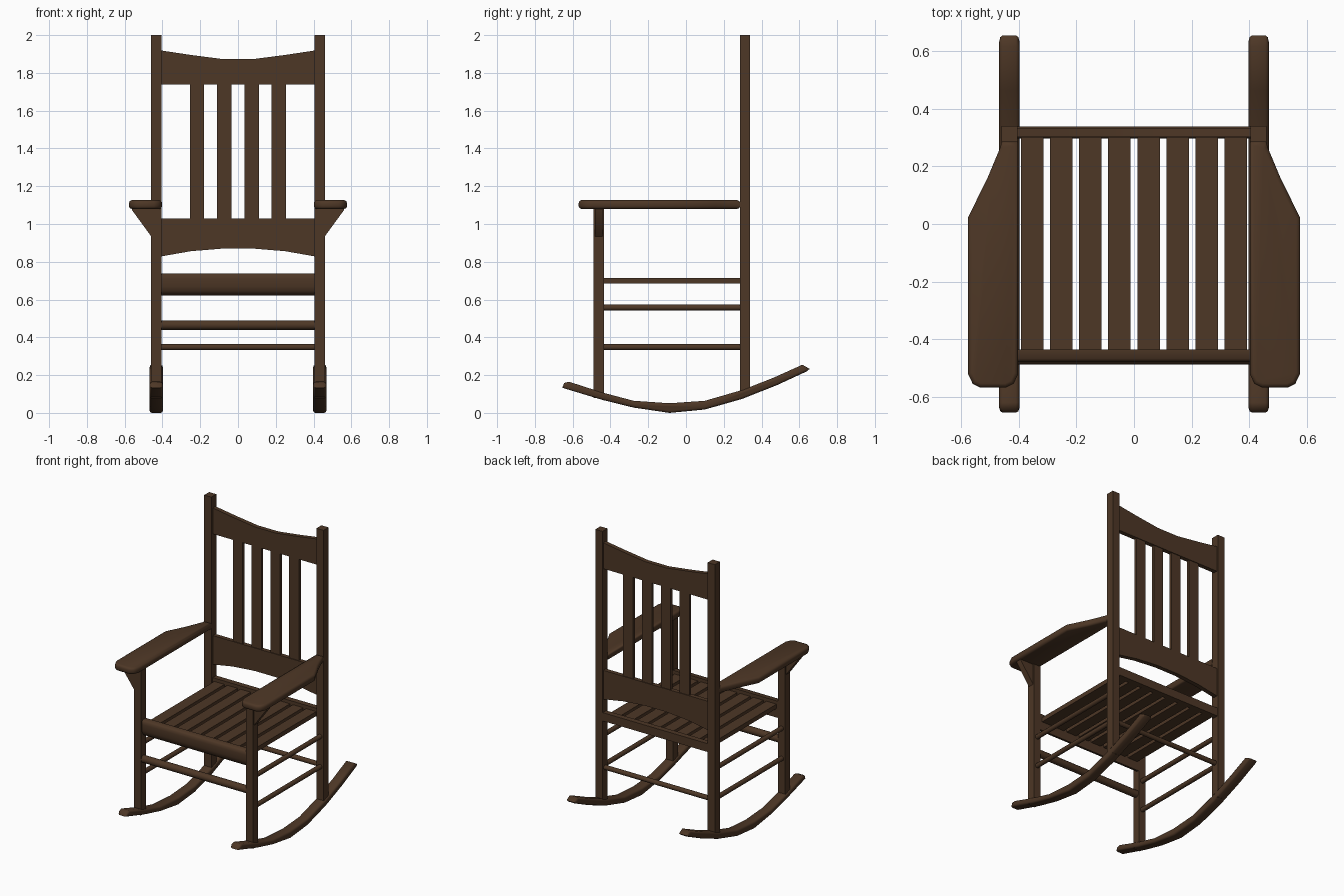
import bpy, bmesh, math
from mathutils import Vector

if "Cube" in bpy.data.objects:
    bpy.data.objects.remove(bpy.data.objects["Cube"])

wood = bpy.data.materials.new("dark brown wood")
wood.diffuse_color = (0.075, 0.038, 0.019, 1)
wood.use_nodes = True
wood.node_tree.nodes["Principled BSDF"].inputs["Base Color"].default_value = wood.diffuse_color


def finish(name, bm, mirror=False):
    bmesh.ops.recalc_face_normals(bm, faces=bm.faces)
    me = bpy.data.meshes.new(name)
    bm.to_mesh(me)
    bm.free()
    me.materials.append(wood)
    me.shade_smooth()
    me.set_sharp_from_angle(angle=math.radians(50))
    ob = bpy.data.objects.new(name, me)
    bpy.context.collection.objects.link(ob)
    if mirror:
        ob.modifiers.new("Mirror", 'MIRROR')
    return ob


def prism(name, pts, axis, a, b, bevel=0, mirror=False):
    """Extrude a 2D outline along an axis from a to b, optionally rounding its rims."""
    bm = bmesh.new()
    place = {'x': lambda p, d: (d, p[0], p[1]),
             'y': lambda p, d: (p[0], d, p[1]),
             'z': lambda p, d: (p[0], p[1], d)}[axis]
    lo = [bm.verts.new(place(p, a)) for p in pts]
    hi = [bm.verts.new(place(p, b)) for p in pts]
    caps = [bm.faces.new(lo), bm.faces.new(hi[::-1])]
    n = len(pts)
    for i in range(n):
        j = (i + 1) % n
        bm.faces.new((lo[i], hi[i], hi[j], lo[j]))
    bmesh.ops.recalc_face_normals(bm, faces=bm.faces)
    if bevel:
        rims = list({e for f in caps for e in f.edges})
        bmesh.ops.bevel(bm, geom=rims, offset=bevel, segments=2, profile=0.5,
                        affect='EDGES', clamp_overlap=True)
    return finish(name, bm, mirror)


def box(name, x, y, z, mirror=False):
    return prism(name, [(x[0], y[0]), (x[1], y[0]), (x[1], y[1]), (x[0], y[1])],
                 'z', z[0], z[1], 0, mirror)


def dowel(name, p, q, r, mirror=False):
    p, q = Vector(p), Vector(q)
    bm = bmesh.new()
    bmesh.ops.create_cone(bm, cap_ends=True, segments=12, radius1=r, radius2=r,
                          depth=(q - p).length)
    rot = (q - p).to_track_quat('Z', 'Y').to_matrix()
    bmesh.ops.rotate(bm, verts=bm.verts, matrix=rot)
    bmesh.ops.translate(bm, verts=bm.verts, vec=(p + q) / 2)
    return finish(name, bm, mirror)


# posts
box("back_posts", (0.405, 0.46), (0.285, 0.34), (0.09, 2.0), True)
box("front_posts", (0.405, 0.46), (-0.49, -0.435), (0.08, 1.085), True)

# curved rockers
rocker = [(-0.655, 0.135), (-0.44, 0.07), (-0.277, 0.03), (-0.087, 0.002), (0.10, 0.02),
          (0.30, 0.077), (0.484, 0.15), (0.64, 0.222), (0.655, 0.235), (0.616, 0.257),
          (0.463, 0.188), (0.30, 0.124), (0.10, 0.066), (-0.087, 0.053), (-0.277, 0.066),
          (-0.436, 0.108), (-0.62, 0.167), (-0.645, 0.16)]
rocker = [(y, max(z - 0.002, 0)) for y, z in rocker]
prism("rockers", rocker, 'x', 0.398, 0.468, 0.012, True)

# armrests and their brackets
arm = [(0.402, 0.286), (0.46, 0.286), (0.464, 0.267), (0.51, 0.157), (0.577, 0.022),
       (0.577, -0.52), (0.56, -0.555), (0.535, -0.568), (0.445, -0.568), (0.418, -0.555),
       (0.402, -0.52)]
prism("armrests", arm, 'z', 1.08, 1.126, 0.014, True)
prism("arm_brackets", [(0.455, 0.93), (0.46, 0.935), (0.562, 1.075), (0.562, 1.085), (0.455, 1.085)],
      'y', -0.483, -0.442, 0, True)

# backrest rails with curved edges
top = [(-0.41, 1.919), (-0.25, 1.895), (-0.08, 1.873), (0.08, 1.873), (0.25, 1.895), (0.41, 1.919)]
prism("back_top_rail", top + [(0.41, 1.738), (-0.41, 1.738)], 'y', 0.302, 0.332)
low = [(-0.41, 0.828), (-0.25, 0.856), (-0.08, 0.87), (0.08, 0.87), (0.25, 0.856), (0.41, 0.828)]
prism("back_lower_rail", low + [(0.41, 1.03), (-0.41, 1.03)], 'y', 0.302, 0.332)

# backrest slats
for i in range(4):
    c = -0.217 + i * 0.1445
    box(f"back_slat_{i + 1}", (c - 0.038, c + 0.038), (0.307, 0.327), (1.02, 1.75))

# seat slats
for i in range(8):
    c = (i - 3.5) * 0.101
    box(f"seat_slat_{i + 1}", (c - 0.039, c + 0.039), (-0.445, 0.31), (0.684, 0.715))

# seat rails, the front one rounded underneath
front = [(-0.435, 0.738), (-0.468, 0.738), (-0.478, 0.728), (-0.48, 0.71), (-0.48, 0.67),
         (-0.472, 0.645), (-0.458, 0.628), (-0.435, 0.622)]
prism("seat_front_rail", front, 'x', -0.41, 0.41)
box("seat_back_rail", (-0.41, 0.41), (0.3, 0.338), (0.68, 0.738))

# stretchers between the legs
dowel("front_stretcher", (-0.41, -0.4625, 0.465), (0.41, -0.4625, 0.465), 0.025)
dowel("back_stretcher", (-0.41, 0.3125, 0.348), (0.41, 0.3125, 0.348), 0.016)
for name, z in (("upper_side_stretchers", 0.558), ("lower_side_stretchers", 0.348)):
    dowel(name, (0.4325, -0.44, z), (0.4325, 0.29, z), 0.016, True)
